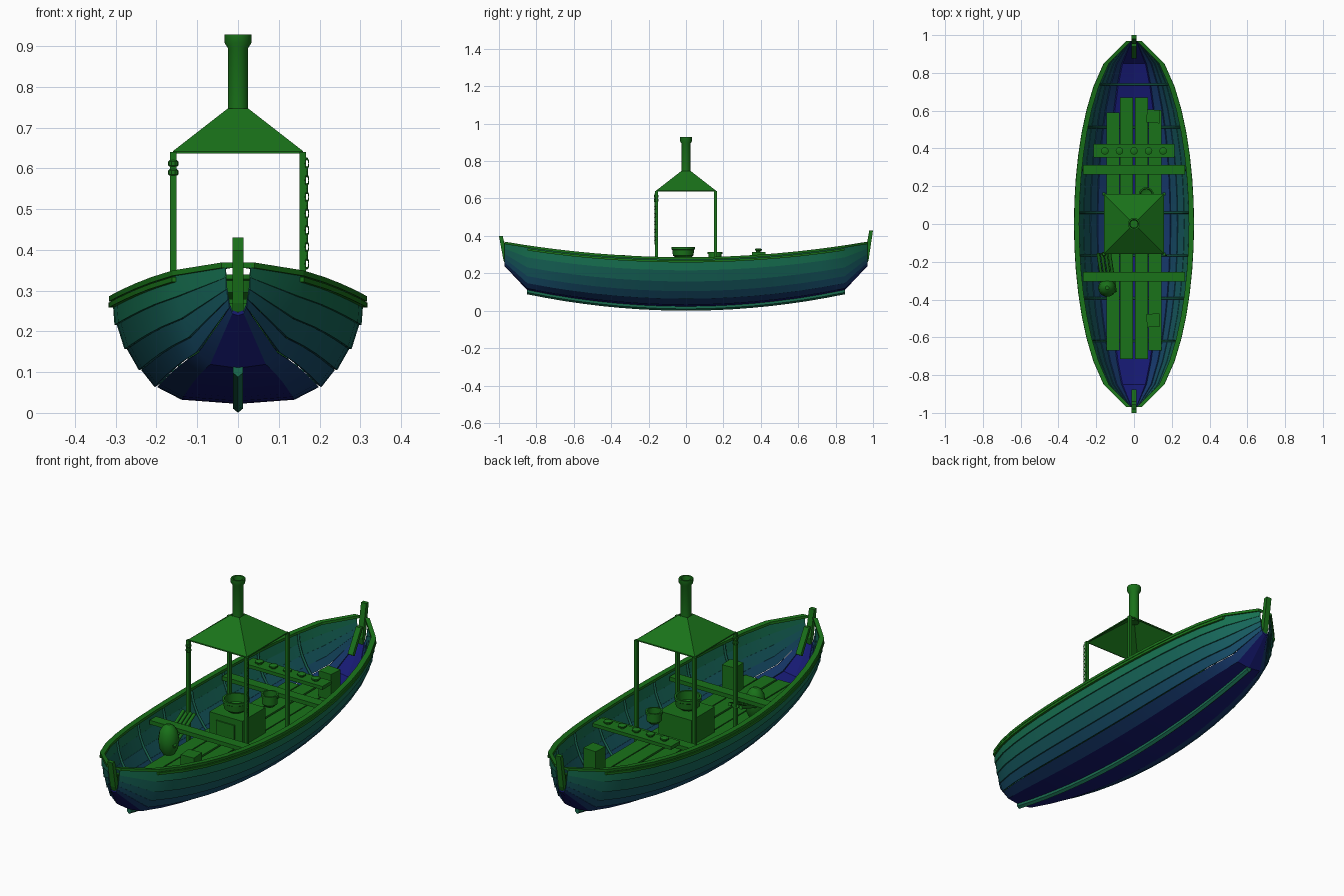
import bpy, bmesh, math
from mathutils import Vector

if "Cube" in bpy.data.objects:
    bpy.data.objects.remove(bpy.data.objects["Cube"])

def material(name, rgb):
    m = bpy.data.materials.new(name)
    m.diffuse_color = (*rgb, 1)
    m.use_nodes = True
    m.node_tree.nodes["Principled BSDF"].inputs["Base Color"].default_value = m.diffuse_color
    return m

GREEN = material("green", (0.01, 0.17, 0.01))

def finish(name, bm, mat=GREEN, mirror=False, smooth=False):
    bmesh.ops.recalc_face_normals(bm, faces=bm.faces)
    me = bpy.data.meshes.new(name)
    bm.to_mesh(me)
    bm.free()
    ob = bpy.data.objects.new(name, me)
    bpy.context.collection.objects.link(ob)
    me.materials.append(mat)
    if mirror:
        ob.modifiers.new("mirror", 'MIRROR')
    if smooth:
        bpy.ops.object.select_all(action='DESELECT')
        ob.select_set(True)
        bpy.context.view_layer.objects.active = ob
        bpy.ops.object.shade_smooth_by_angle(angle=math.radians(32))
    return ob

def loft(name, rings, caps=True, **kw):
    bm = bmesh.new()
    vs = [[bm.verts.new(p) for p in r] for r in rings]
    n = len(rings[0])
    for a, b in zip(vs, vs[1:]):
        for i in range(n):
            j = (i + 1) % n
            bm.faces.new((a[i], a[j], b[j], b[i]))
    if caps:
        bm.faces.new(vs[0])
        bm.faces.new(vs[-1])
    return finish(name, bm, **kw)

def box(name, x, y, z, rot=0):
    bm = bmesh.new()
    bmesh.ops.create_cube(bm, size=1)
    bmesh.ops.scale(bm, vec=(x[1] - x[0], y[1] - y[0], z[1] - z[0]), verts=bm.verts)
    ob = finish(name, bm)
    ob.location = ((x[0] + x[1]) / 2, (y[0] + y[1]) / 2, (z[0] + z[1]) / 2)
    ob.rotation_euler.z = rot
    return ob

def lathe(name, x, y, profile, n=16):
    rings = [[(x + r * math.cos(k * math.tau / n), y + r * math.sin(k * math.tau / n), z)
              for k in range(n)] for r, z in profile]
    return loft(name, rings, smooth=True)

def rod(name, pts, r, mat=GREEN, mirror=False):
    cu = bpy.data.curves.new(name, 'CURVE')
    cu.dimensions = '3D'
    cu.bevel_depth, cu.bevel_resolution, cu.use_fill_caps = r, 1, True
    sp = cu.splines.new('POLY')
    sp.points.add(len(pts) - 1)
    for p, c in zip(sp.points, pts):
        p.co = (*c, 1)
    ob = bpy.data.objects.new(name, cu)
    bpy.context.collection.objects.link(ob)
    cu.materials.append(mat)
    return ob

# hull lines: half width, sheer height, bottom height
def half(y): return max(0.01, 0.308 * math.sqrt(max(0, 1 - (y / 0.975) ** 2)))
def sheer(y): return 0.28 + 0.083 * (y / 0.97) ** 2
def bottom(y): return 0.022 + 0.088 * (y / 0.85) ** 2 + max(0, abs(y) - 0.85) * 0.85

SECTION = [(0, 0), (.45, .04), (.645, .16), (.77, .32), (.885, .52), (.965, .75), (1, 1)]
STATIONS = [-0.97 + 1.94 * i / 16 for i in range(17)]

def hull_point(y, f, push=0.0):
    w, b = half(y), bottom(y)
    return Vector((max(0, f[0] * w + push * min(1, w / .15)), y, b + f[1] * (sheer(y) - b)))

# overlapping hull planks
for i, (lo, hi) in enumerate(zip(SECTION, SECTION[1:])):
    t = i / 5
    mat = material(f"plank_{i}", (0.008, 0.01 + 0.15 * t, 0.17 - 0.09 * t))
    step = 0.006 if i > 1 else 0
    rings = []
    for y in STATIONS:
        a, b = hull_point(y, lo, step), hull_point(y, hi)
        s = min(1, half(y) / .15)
        ia = Vector((max(0, hull_point(y, lo).x - .008 * s * t), y, a.z + .008 * (1 - t)))
        ib = Vector((max(0, b.x - .008 * s), y, b.z + .008 * (1 - t)))
        rings.append([a, b, ib, ia])
    loft(f"hull_plank_{i}", rings, mat=mat, mirror=True, smooth=True)

# keel
loft("keel", [[(x, y, bottom(y) + z) for x, z in
     [(-.012, .004), (-.012, -.012), (0, -.022), (.012, -.012), (.012, .004)]]
     for y in [-.85 + .1 * k for k in range(18)]],
     mat=material("keel", (.01, .15, .08)))

# gunwale and rubbing strip
def rail(name, stations, x0, x1, z0, z1):
    loft(name, [[(max(0, half(y) + x), y, sheer(y) + z)
                 for x, z in [(x0, z0), (x1, z0), (x1, z1), (x0, z1)]]
                for y in stations], mirror=True)
rail("gunwale", STATIONS, -.018, .009, -.007, .006)
rail("rubbing_strip", STATIONS[1:-1], -.004, .01, -.022, -.01)

# ribs
RIBMAT = material("rib", (0.01, 0.13, 0.08))
for k in range(7):
    y = -.62 + .2265 * k
    side = [hull_point(y, f, -.011) + Vector((0, 0, .01 * (1 - f[1]))) for f in SECTION]
    rod(f"rib_{k}", [(-p.x, p.y, p.z) for p in side[:0:-1]] + [tuple(p) for p in side], .006, RIBMAT)

# stem and stern posts with inner knees
for name, s, top in (("stem_post", -1, .40), ("stern_post", 1, .43)):
    prof = [(.958, .235), (.968, .25), (.976, .27), (1.0, top), (.98, top), (.952, .27)]
    loft(name, [[(x, s * y, z) for y, z in prof] for x in (-.014, .014)])
    knee = [(.955, .325), (.94, .325), (.875, .215), (.89, .205)]
    loft(name + "_knee", [[(x, s * y, z) for y, z in knee] for x in (-.014, .014)])

# floor boards
FLOOR = .155
for k, (x, y0, y1) in enumerate([(-.112, -.67, .59), (-.039, -.715, .67), (.039, -.715, .67), (.112, -.67, .60)]):
    box(f"floor_board_{k}", (x - .034, x + .034), (y0, y1), (FLOOR - .018, FLOOR))

# seats and peg board
for name, y in (("front_seat", -.28), ("back_seat", .287)):
    box(name, (-.27, .27), (y - .025, y + .025), (.25, .27))
box("peg_board", (-.215, .215), (.352, .424), (.298, .315))
for k in range(5):
    x = -.154 + .077 * k
    lathe(f"peg_{k}", x, .387, [(.012, .31), (.012, .32), (.02, .322), (.02, .329), (.012, .333)], 10)

# stove, pots
box("stove", (-.09, .09), (-.095, .085), (FLOOR, .28))
box("stove_door", (-.05, .05), (-.101, -.09), (.18, .25))
lathe("big_pot", 0, -.015, [(.035, .28), (.055, .295), (.058, .325), (.062, .328), (.062, .34),
                            (.053, .34), (.05, .30), (.03, .29)])
lathe("small_pot", .065, .155, [(.022, .255), (.036, .27), (.036, .302), (.04, .304), (.04, .315),
                                (.032, .315), (.03, .275), (.015, .268)])

# smoke hood on four posts with chimney
def square(h, z): return [(-h, -h, z), (h, -h, z), (h, h, z), (-h, h, z)]
loft("smoke_hood", [square(.156, .636), square(.16, .636), square(.16, .642), square(.025, .747),
                    square(.02, .742), square(.156, .636)], caps=False)
lathe("chimney", 0, 0, [(.025, .735), (.025, .895), (.033, .908), (.033, .928), (.024, .928), (.02, .9), (.02, .735)])
for sx in (-1, 1):
    for sy in (-1, 1):
        x, y = sx * .159, sy * .159
        box(f"hood_post_{sx}_{sy}", (x - .008, x + .008), (y - .008, y + .008), (FLOOR - .02, .64))

# rope collars on one post, hanging chain on the other
for k, z in enumerate((.59, .612)):
    lathe(f"rope_collar_{k}", -.159, -.159, [(.009, z - .008), (.0125, z - .005), (.0125, z + .005), (.009, z + .008)], 10)
for k in range(13):
    bpy.ops.mesh.primitive_torus_add(major_segments=10, minor_segments=5, major_radius=.009, minor_radius=.0025,
        location=(.169, -.166, .612 - .0205 * k), rotation=(math.pi / 2, 0, math.pi / 2 * (k % 2)))
    link = bpy.context.object
    link.name = f"chain_link_{k}"
    link.scale = (.5, 1.3, 1)
    link.data.materials.append(GREEN)

# storage boxes, sack and firewood
for name, y, r in (("front_crate", -.51, .06), ("back_crate", .57, -.06)):
    box(name, (.067, .137), (y - .035, y + .035), (FLOOR, .283), r)
lathe("sack", -.142, -.338, [(.022, FLOOR - .01), (.042, .18), (.048, .22), (.042, .26), (.028, .285), (.01, .298)], 14)
for k in range(4):
    x = -.19 + .02 * k
    rod(f"firewood_{k}", [(x, -.155, .28), (x + .03, -.36, .285 - .08)], .009)
